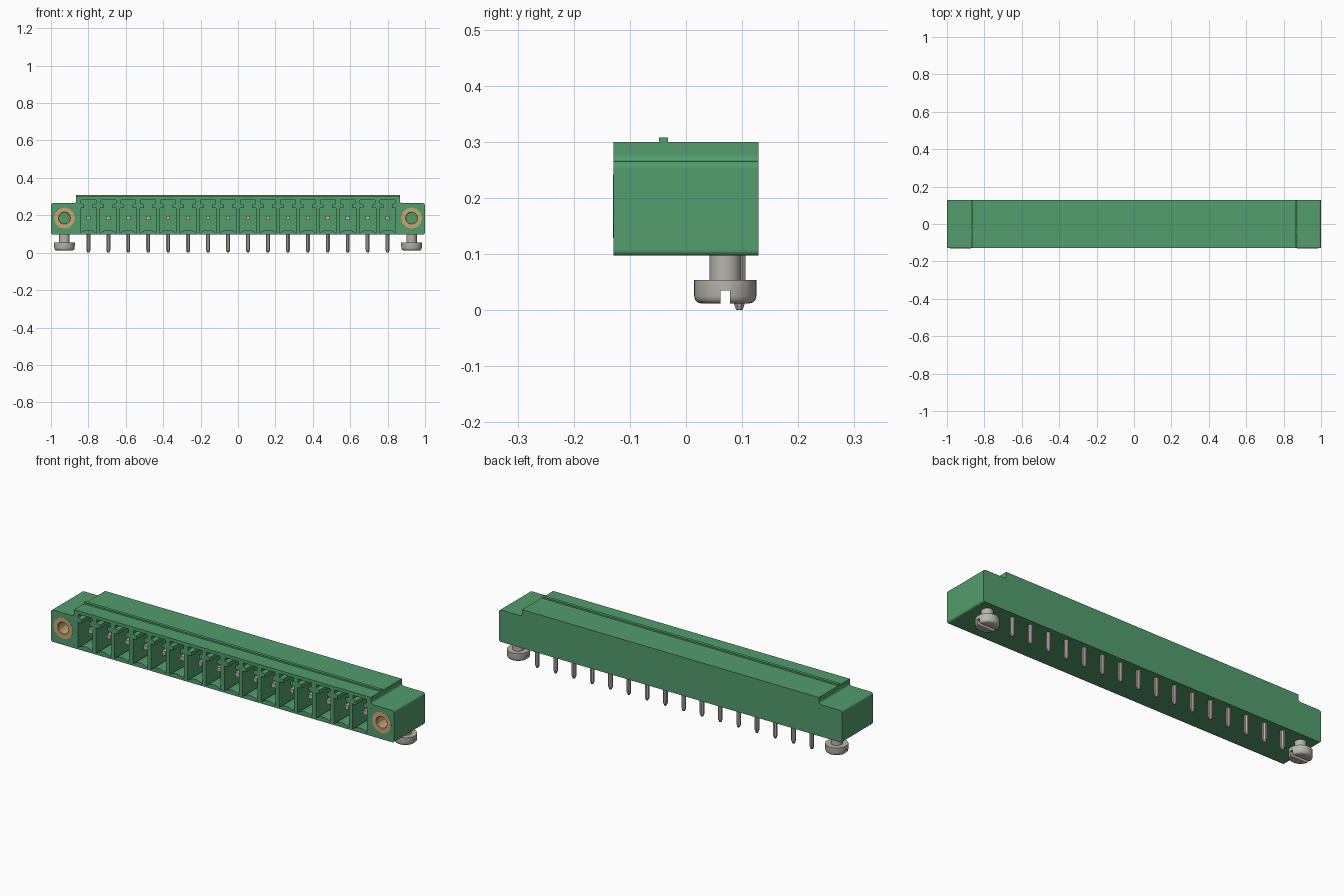
import bpy, bmesh, math
from mathutils import Matrix, Vector

cube = bpy.data.objects.get("Cube")
if cube:
    bpy.data.objects.remove(cube, do_unlink=True)


def material(name, rgb, rough=0.5):
    m = bpy.data.materials.new(name)
    m.use_nodes = True
    m.diffuse_color = (*rgb, 1)
    bsdf = m.node_tree.nodes["Principled BSDF"]
    bsdf.inputs["Base Color"].default_value = (*rgb, 1)
    bsdf.inputs["Roughness"].default_value = rough
    return m


GREEN = material("green plastic", (0.085, 0.34, 0.15))
STEEL = material("tinned metal", (0.48, 0.46, 0.41), 0.4)
BRASS = material("brass", (0.58, 0.39, 0.17), 0.4)

PITCH, COUNT = 0.1067, 16
CELLS = [(i - (COUNT - 1) / 2) * PITCH for i in range(COUNT)]
FRONT, BACK = -0.129, 0.129
PIN_Z, PIN_Y = 0.185, 0.095
SCREW_X, SCREW_Y = 0.928, 0.07


def make(name, bm, mat, smooth=False):
    bmesh.ops.recalc_face_normals(bm, faces=bm.faces)
    me = bpy.data.meshes.new(name)
    bm.to_mesh(me)
    bm.free()
    me.materials.append(mat)
    if smooth:
        me.shade_smooth()
        me.set_sharp_from_angle(angle=math.radians(35))
    ob = bpy.data.objects.new(name, me)
    bpy.context.collection.objects.link(ob)
    return ob


def prism(bm, pts, y0, y1):
    """Extrude an x-z outline from y0 to y1."""
    a = [bm.verts.new((x, y0, z)) for x, z in pts]
    b = [bm.verts.new((x, y1, z)) for x, z in pts]
    bm.faces.new(a)
    bm.faces.new(b[::-1])
    for i in range(len(pts)):
        j = (i + 1) % len(pts)
        bm.faces.new((a[i], b[i], b[j], a[j]))


def box(bm, lo, hi):
    prism(bm, [(lo[0], lo[2]), (hi[0], lo[2]), (hi[0], hi[2]), (lo[0], hi[2])], lo[1], hi[1])


def lathe(bm, profile, seg, matrix, closed=False, turn=0.0):
    """Spin (radius, height) points about z, then place with matrix."""
    rings = [[bm.verts.new(matrix @ Vector((r * math.cos(turn + k * math.tau / seg),
                                            r * math.sin(turn + k * math.tau / seg), h)))
              for k in range(seg)] for r, h in profile]
    pairs = list(zip(rings, rings[1:]))
    if closed:
        pairs.append((rings[-1], rings[0]))
    else:
        bm.faces.new(rings[0])
        bm.faces.new(rings[-1])
    for p, q in pairs:
        for k in range(seg):
            n = (k + 1) % seg
            bm.faces.new((p[k], p[n], q[n], q[k]))


def arc(cx, cz, r, a0, a1, n=5):
    return [(cx + r * math.cos(math.radians(a0 + (a1 - a0) * i / n)),
             cz + r * math.sin(math.radians(a0 + (a1 - a0) * i / n))) for i in range(n + 1)]


def cut(ob, cutter):
    """Subtract the cutter, bake the result and discard the cutter."""
    cutter.hide_render = True
    mod = ob.modifiers.new("cut", "BOOLEAN")
    mod.operation, mod.solver, mod.object = "DIFFERENCE", "EXACT", cutter
    dg = bpy.context.evaluated_depsgraph_get()
    me = bpy.data.meshes.new_from_object(ob.evaluated_get(dg))
    ob.modifiers.clear()
    ob.data = me
    bpy.data.objects.remove(cutter, do_unlink=True)


# Housing: raised middle with two lower mounting flanges
half = (arc(0.99, 0.107, 0.01, -90, 0) + arc(0.988, 0.253, 0.012, 0, 90)
        + arc(0.877, 0.277, 0.012, 270, 180) + [(0.865, 0.30)])
outline = half + [(-x, z) for x, z in reversed(half)]
bm = bmesh.new()
prism(bm, outline, FRONT, BACK)
housing = make("housing", bm, GREEN)

# Keyed plug openings with an arched floor, and the two insert holes
bm = bmesh.new()
key = arc(0, 0.058, 0.064, 58, 122, 6)[::-1]
side = [(0.043, 0.105), (0.043, 0.252), (0.022, 0.238), (0.022, 0.258),
        (0.04, 0.264), (0.04, 0.283)]
side[1:2] = [(0.043, 0.238)]
cell = key + side + [(-x, z) for x, z in reversed(side)]
for cx in CELLS:
    prism(bm, [(cx + x, z) for x, z in cell], FRONT - 0.05, 0.06)
for s in (-1, 1):
    lathe(bm, [(0.056, 0), (0.056, 0.2)], 12,
          Matrix.Translation((s * SCREW_X, 0.02, PIN_Z)) @ Matrix.Rotation(math.pi / 2, 4, "X"))
cut(housing, make("opening_cutter", bm, GREEN))

# Narrow rib along the top
bm = bmesh.new()
box(bm, (-0.865, -0.048, 0.295), (0.865, -0.032, 0.308))
make("top_rib", bm, GREEN)

# Contacts: square blades in the openings, tapered solder tails below
bm = bmesh.new()
for cx in CELLS:
    box(bm, (cx - 0.011, -0.085, PIN_Z - 0.011), (cx + 0.011, 0.065, PIN_Z + 0.011))
make("contact_blades", bm, STEEL)
bm = bmesh.new()
for cx in CELLS:
    lathe(bm, [(0.006, 0), (0.0115, 0.014), (0.0115, 0.105)], 8,
          Matrix.Translation((cx, PIN_Y, 0)), turn=math.pi / 8)
make("solder_tails", bm, STEEL)

for s, label in ((1, "left"), (-1, "right")):
    # Brass threaded insert in the flange
    bm = bmesh.new()
    lathe(bm, [(0.0565, 0), (0.0565, 0.15), (0.033, 0.15), (0.03, 0.147), (0.03, 0)], 12,
          Matrix.Translation((s * SCREW_X, 0.02, PIN_Z)) @ Matrix.Rotation(math.pi / 2, 4, "X"),
          closed=True)
    make(label + "_insert", bm, BRASS)

    # Slotted mounting screw under the flange
    bm = bmesh.new()
    head = [(0.043, 0.012), (0.049, 0.0135), (0.0535, 0.018), (0.0555, 0.025),
            (0.0555, 0.054), (0.028, 0.054), (0.028, 0.105)]
    lathe(bm, head, 32, Matrix.Translation((s * SCREW_X, SCREW_Y, 0)))
    screw = make(label + "_screw", bm, STEEL)
    bm = bmesh.new()
    box(bm, (s * SCREW_X - 0.1, SCREW_Y - 0.0085, -0.02),
        (s * SCREW_X + 0.1, SCREW_Y + 0.0085, 0.035))
    cut(screw, make("slot_cutter", bm, STEEL))
    screw.data.shade_smooth()
    screw.data.set_sharp_from_angle(angle=math.radians(35))
